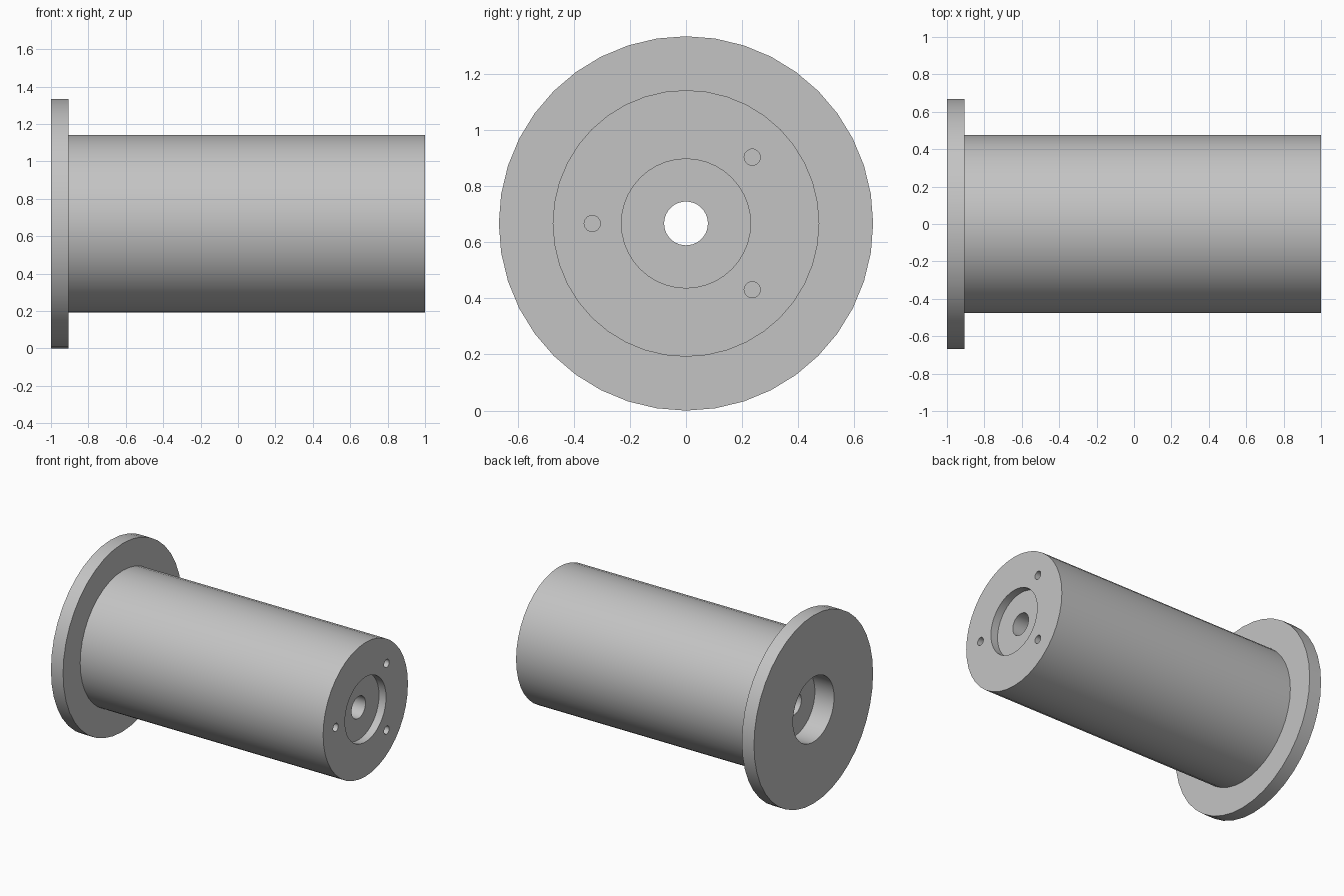
import bpy
import bmesh
from math import cos, sin, radians
from mathutils import Matrix, Vector

if "Cube" in bpy.data.objects:
    bpy.data.objects.remove(bpy.data.objects["Cube"], do_unlink=True)

AXIS_Z = 0.667       # height of the turning axis
SIDES = 40

grey = bpy.data.materials.new("light grey")
grey.use_nodes = True
colour = (0.55, 0.55, 0.55, 1)
grey.diffuse_color = colour
grey.node_tree.nodes["Principled BSDF"].inputs["Base Color"].default_value = colour


def make_object(name, bm):
    bmesh.ops.recalc_face_normals(bm, faces=bm.faces)
    mesh = bpy.data.meshes.new(name)
    bm.to_mesh(mesh)
    bm.free()
    mesh.materials.append(grey)
    obj = bpy.data.objects.new(name, mesh)
    bpy.context.collection.objects.link(obj)
    return obj


def turned(name, profile):
    """Revolve a closed (x, radius) outline around the x axis."""
    bm = bmesh.new()
    verts = [bm.verts.new((x, 0, AXIS_Z + r)) for x, r in profile]
    edges = [bm.edges.new((a, b)) for a, b in zip(verts, verts[1:] + verts[:1])]
    bmesh.ops.spin(bm, geom=verts + edges, cent=(0, 0, AXIS_Z), axis=(1, 0, 0),
                   angle=radians(360), steps=SIDES, use_merge=True)
    bmesh.ops.remove_doubles(bm, verts=bm.verts, dist=0.0005)
    return make_object(name, bm)


# Flange, barrel, end recess, narrow through bore and flange counterbore
spool = turned("flanged_barrel", [
    (-1, 0.667), (-0.905, 0.667), (-0.905, 0.475), (1, 0.475),
    (1, 0.23), (0.945, 0.23), (0.945, 0.078),
    (-0.85, 0.078), (-0.85, 0.23), (-1, 0.23)])

# Three blind screw holes in the barrel end
bm = bmesh.new()
for angle in (45, 180, -45):
    a = radians(angle)
    place = Vector((1, 0.334 * cos(a), AXIS_Z + 0.334 * sin(a)))
    bmesh.ops.create_cone(bm, cap_ends=True, segments=14, radius1=0.029,
                          radius2=0.029, depth=0.2,
                          matrix=Matrix.Translation(place) @ Matrix.Rotation(radians(90), 4, "Y"))
cutter = make_object("screw_hole_cutter", bm)
cutter.hide_render = True

cut = spool.modifiers.new("screw holes", "BOOLEAN")
cut.operation = "DIFFERENCE"
cut.solver = "EXACT"
cut.object = cutter
bpy.ops.object.select_all(action="DESELECT")
spool.select_set(True)
bpy.context.view_layer.objects.active = spool
bpy.ops.object.modifier_apply(modifier=cut.name)
bpy.data.objects.remove(cutter, do_unlink=True)

# Smooth round walls with crisp rims
bpy.ops.object.shade_smooth_by_angle(angle=radians(30))
